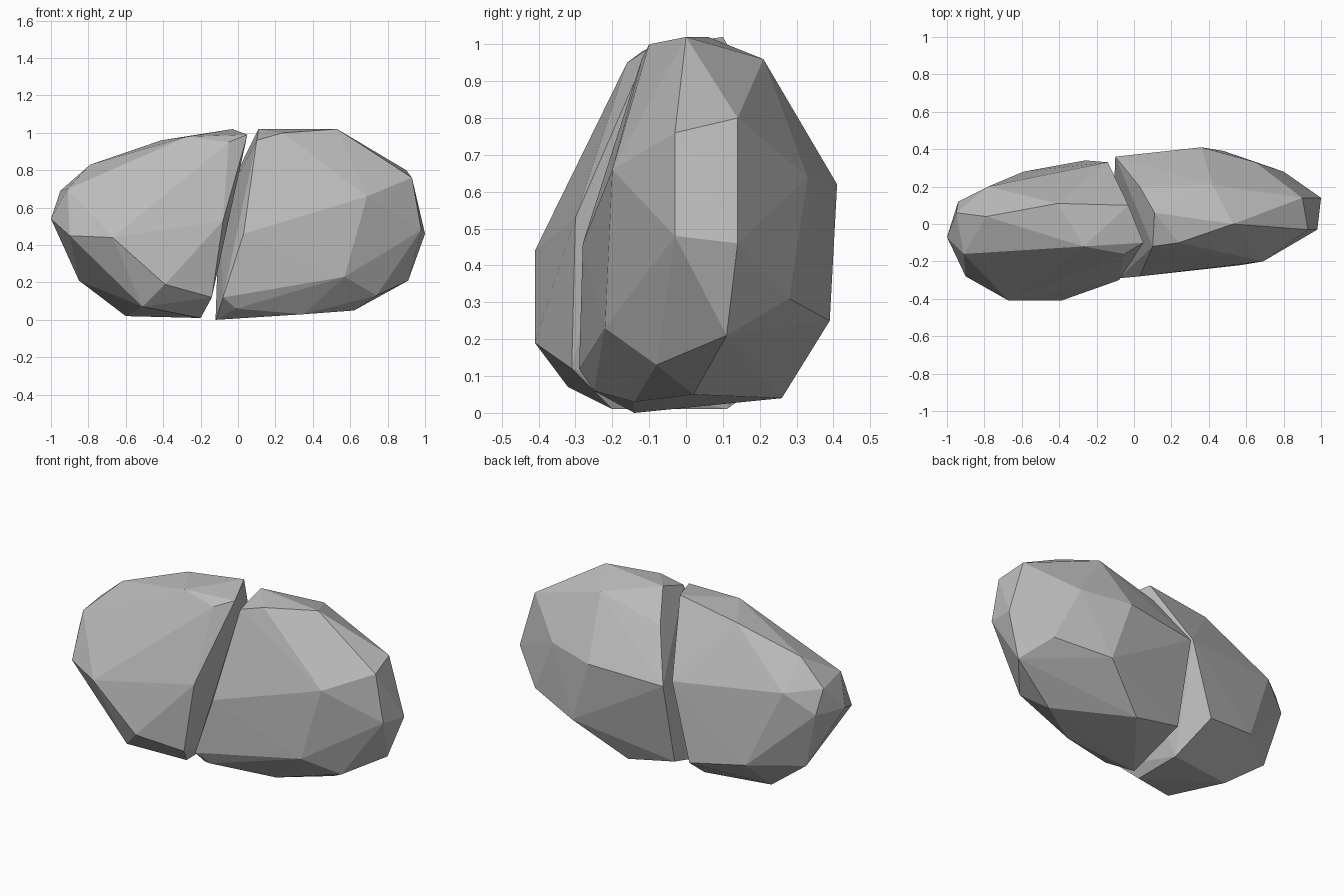
import bpy
import bmesh
from mathutils import Vector

cube = bpy.data.objects.get("Cube")
if cube:
    bpy.data.objects.remove(cube, do_unlink=True)

CENTIMETRE = 0.01  # corner positions below are given in hundredths

# One plain stone colour
stone = bpy.data.materials.new("stone_grey")
stone.use_nodes = True
grey = (0.5, 0.5, 0.5, 1)
stone.diffuse_color = grey
shader = next(n for n in stone.node_tree.nodes if n.type == 'BSDF_PRINCIPLED')
shader.inputs["Base Color"].default_value = grey
shader.inputs["Roughness"].default_value = 0.9


def chipped_stone(name, *corner_groups):
    """Wrap a faceted convex shell around the stone's corners."""
    bm = bmesh.new()
    for group in corner_groups:
        for corner in group:
            bm.verts.new(Vector(corner) * CENTIMETRE)
    bmesh.ops.convex_hull(bm, input=list(bm.verts))
    loose = [v for v in bm.verts if not v.link_faces]
    bmesh.ops.delete(bm, geom=loose, context='VERTS')
    bmesh.ops.recalc_face_normals(bm, faces=list(bm.faces))
    mesh = bpy.data.meshes.new(name)
    bm.to_mesh(mesh)
    bm.free()
    mesh.materials.append(stone)
    stone_object = bpy.data.objects.new(name, mesh)
    bpy.context.scene.collection.objects.link(stone_object)
    return stone_object


# Right stone: outer tip, crown, front bulge, back, underside, split face
chipped_stone(
    "right_stone_half",
    [(-100, -7, 54), (-95, 6, 69), (-94, 12, 55), (-91, -16, 70), (-85, 8, 21)],
    [(-79, 4, 83), (-41, 11, 96), (-27, -12, 98), (-5, -16, 95)],
    [(-90, -28, 45), (-67, -41, 44), (-39, -41, 19), (-51, -32, 7)],
    [(-78, 20, 67), (-59, 28, 22), (-26, 34, 17)],
    [(-60, 5, 2), (-20, -20, 1), (-20, 11, 1)],
    [(-3, 10, 102), (5, -10, 99), (-8, -30, 53), (-14, -31, 12), (-14, 33, 62)],
)

# Left stone: outer tip, crown, front bulge, back, underside, split face
chipped_stone(
    "left_stone_half",
    [(90, 14, 80), (93, -3, 76), (98, -3, 48), (100, 14, 46), (91, 11, 21)],
    [(53, 0, 102), (42, 21, 96), (24, -10, 100)],
    [(69, -20, 66), (57, -22, 23), (74, -8, 13), (-1, -25, 6)],
    [(65, 33, 64), (36, 41, 62), (48, 39, 25), (80, 28, 31)],
    [(35, -14, 3), (62, 2, 5), (20, 26, 4), (-10, 25, 10), (-12, -14, 0)],
    [(11, 6, 102), (10, -12, 96), (3, -28, 46), (-8, -29, 12),
     (-10, 36, 59), (3, 20, 86)],
)
